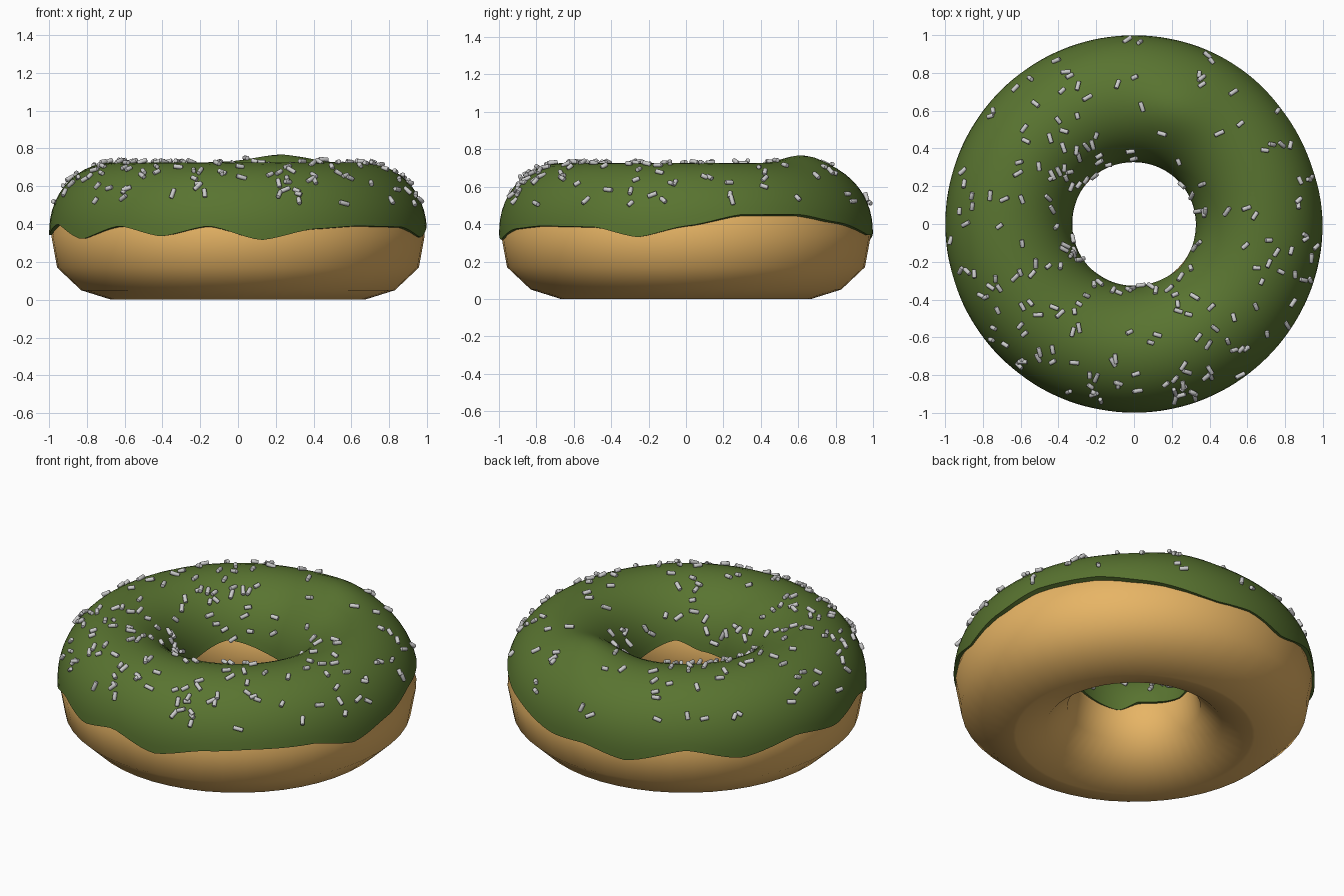
import bpy, bmesh, math, random
from math import sin, cos, pi, radians
from mathutils import Vector, Matrix

if "Cube" in bpy.data.objects:
    bpy.data.objects.remove(bpy.data.objects["Cube"])

random.seed(11)
R, ZC = 0.66, 0.34            # ring radius and height of the ring centre


def finish(name, bm, color=None, angle=60):
    bmesh.ops.recalc_face_normals(bm, faces=bm.faces)
    me = bpy.data.meshes.new(name)
    bm.to_mesh(me)
    bm.free()
    ob = bpy.data.objects.new(name, me)
    bpy.context.collection.objects.link(ob)
    if color:
        mat = bpy.data.materials.new(name)
        mat.diffuse_color = (*color, 1)
        mat.use_nodes = True
        mat.node_tree.nodes["Principled BSDF"].inputs["Base Color"].default_value = mat.diffuse_color
        me.materials.append(mat)
    bpy.ops.object.select_all(action='DESELECT')
    ob.select_set(True)
    bpy.context.view_layer.objects.active = ob
    bpy.ops.object.shade_smooth_by_angle(angle=radians(angle))
    return ob


def ring_mesh(rows):
    """Bridge closed sections, one per step around the ring."""
    bm = bmesh.new()
    vs = [[bm.verts.new(p) for p in row] for row in rows]
    n, m = len(vs), len(vs[0])
    for i in range(n):
        a, b = vs[i], vs[(i + 1) % n]
        for j in range(m):
            k = (j + 1) % m
            bm.faces.new((a[j], b[j], b[k], a[k]))
    return bm


def cyclic(table, deg):
    """Smooth interpolation of (degrees, value) pairs around the ring."""
    pts = table + [(table[0][0] + 360, table[0][1])]
    for (a, u), (b, v) in zip(pts, pts[1:]):
        if a <= deg <= b:
            t = (deg - a) / (b - a)
            t = 0.5 * t + 0.5 * t * t * (3 - 2 * t)
            return u + (v - u) * t


# Dough: coarse 12-sided section, slightly flattened
section = [(0.988, 0.34), (0.95, 0.50), (0.83, 0.62), (0.66, 0.66), (0.49, 0.62),
           (0.375, 0.50), (0.33, 0.34), (0.37, 0.175), (0.49, 0.05), (0.655, 0.0),
           (0.67, 0.0), (0.83, 0.05), (0.957, 0.17)]
N = 48
rows = [[(r * cos(2 * pi * i / N), r * sin(2 * pi * i / N), z) for r, z in section]
        for i in range(N)]
finish("dough", ring_mesh(rows), (0.80, 0.46, 0.13))

# Icing: shell over the top with a wavy dripping rim outside and inside
outer = [(0, .39), (18, .45), (37, .45), (54, .41), (78, .34), (90, .35), (105, .30),
         (125, .385), (143, .32), (163, .385), (181, .34), (197, .40), (214, .32),
         (231, .39), (246, .335), (261, .39), (277, .315), (294, .375), (309, .39),
         (330, .385), (345, .33)]
inner = [(0, .38), (45, .34), (80, .36), (135, .44), (180, .36), (225, .40),
         (245, .34), (290, .38), (315, .44)]


def icing_point(phi, th, off=0.0):
    r = 0.339 + 0.047 * max(sin(th), 0) ** 1.5 + off
    if cos(th) < 0:
        r += 0.006 * cos(th)
    rad = R + r * cos(th)
    p = Vector((rad * cos(phi), rad * sin(phi), ZC + r * sin(th)))
    d2 = (p.x - 0.22) ** 2 + (p.y - 0.6) ** 2
    p.z += 0.042 * math.exp(-d2 / 0.04) * max(sin(th), 0)   # lump at the back
    return p


N, M = 144, 24
rows = []
for i in range(N):
    phi = 2 * pi * i / N
    t0 = math.asin((cyclic(outer, 360 * i / N) - ZC) / 0.34)
    t1 = pi - math.asin((cyclic(inner, 360 * i / N) - ZC) / 0.34)
    ths = [t0 + (t1 - t0) * j / M for j in range(M + 1)]
    top = [icing_point(phi, t) for t in ths]
    under = [icing_point(phi, t, -0.035 - 0.03 * max(sin(t), 0)) for t in reversed(ths)]
    rows.append(top + under)
finish("icing", ring_mesh(rows), (0.10, 0.175, 0.03))

# Sprinkles: small rounded rods lying on the icing
rod = bmesh.new()
bmesh.ops.create_cone(rod, cap_ends=True, segments=10, radius1=0.012, radius2=0.012, depth=0.05)
caps = [e for e in rod.edges if abs(e.verts[0].co.z - e.verts[1].co.z) < 1e-5]
bmesh.ops.bevel(rod, geom=caps, offset=0.004, segments=2, affect='EDGES', profile=0.5)
rod_mesh = bpy.data.meshes.new("sprinkle_rod")
rod.to_mesh(rod_mesh)
rod.free()

bm = bmesh.new()
count = 0
while count < 215:
    phi = random.uniform(0, 2 * pi)
    th = random.uniform(radians(28), radians(165))
    if random.random() > (R + 0.35 * cos(th)) / 0.97 + 0.1:
        continue                                  # even spread over the area
    if radians(15) < phi < radians(110) and random.random() < 0.5:
        continue                                  # sparser at the back right
    n = Vector((cos(th) * cos(phi), cos(th) * sin(phi), sin(th)))
    t = Vector((-sin(phi), cos(phi), 0))
    a = random.uniform(0, pi)
    axis = (t * cos(a) + n.cross(t) * sin(a) + n * random.uniform(-0.4, 0.4)).normalized()
    rot = axis.to_track_quat('Z', 'Y').to_matrix().to_4x4()
    size = Matrix.Diagonal((1, 1, random.uniform(0.7, 1.15), 1))
    start = len(bm.verts)
    bm.from_mesh(rod_mesh)
    bm.verts.ensure_lookup_table()
    place = Matrix.Translation(icing_point(phi, th) + n * 0.008) @ rot @ size
    bmesh.ops.transform(bm, matrix=place, verts=bm.verts[start:])
    count += 1
bpy.data.meshes.remove(rod_mesh)
finish("sprinkles", bm, None, 40)
